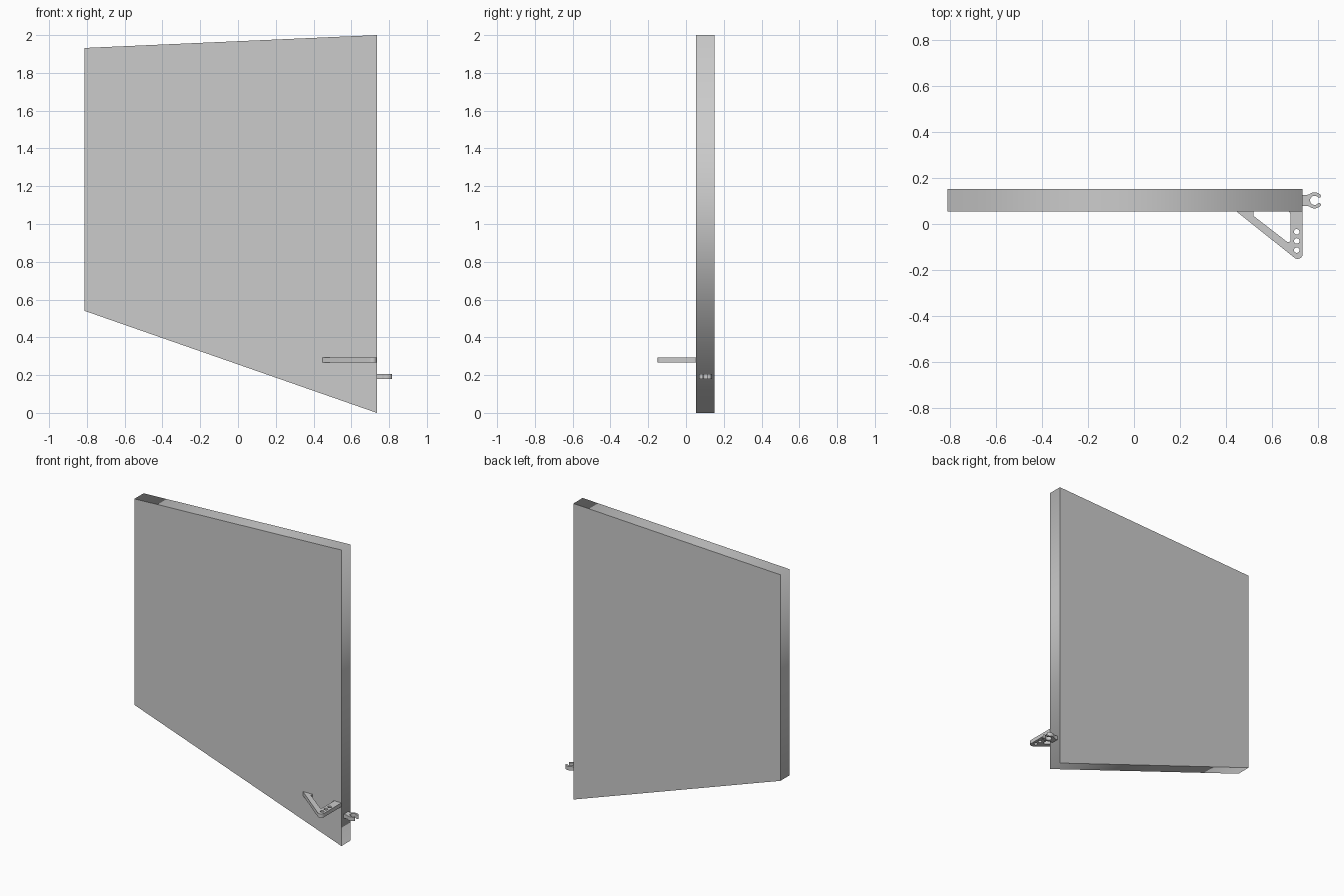
import bpy
from math import sin, cos, pi, radians
from mathutils import Matrix

if "Cube" in bpy.data.objects:
    bpy.data.objects.remove(bpy.data.objects["Cube"])


def arc(cx, cy, r, a0, a1, n):
    """Points along an arc, angles in degrees."""
    angles = [radians(a0 + (a1 - a0) * i / n) for i in range(n + 1)]
    return [(cx + r * cos(a), cy + r * sin(a)) for a in angles]


def circle(cx, cy, r, n=24):
    return arc(cx, cy, r, 0, 360, n)[:-1]


def plate(name, loops, thickness, matrix, smooth=True):
    """Extruded flat profile; loops after the first are holes."""
    curve = bpy.data.curves.new(name, 'CURVE')
    curve.dimensions = '2D'
    curve.fill_mode = 'BOTH'
    curve.extrude = thickness / 2
    for pts in loops:
        s = curve.splines.new('POLY')
        s.points.add(len(pts) - 1)
        for p, (x, y) in zip(s.points, pts):
            p.co = (x, y, 0, 1)
        s.use_cyclic_u = True
    obj = bpy.data.objects.new(name, curve)
    bpy.context.collection.objects.link(obj)
    obj.matrix_world = matrix
    bpy.ops.object.select_all(action='DESELECT')
    obj.select_set(True)
    bpy.context.view_layer.objects.active = obj
    bpy.ops.object.convert(target='MESH')
    # weld rims so walls and caps form one closed solid
    bpy.ops.object.mode_set(mode='EDIT')
    bpy.ops.mesh.select_all(action='SELECT')
    bpy.ops.mesh.remove_doubles(threshold=0.0001)
    bpy.ops.mesh.normals_make_consistent(inside=False)
    bpy.ops.object.mode_set(mode='OBJECT')
    if smooth:
        bpy.ops.object.shade_smooth_by_angle(angle=radians(30))
    return bpy.context.object


FRONT, BACK, EDGE = 0.054, 0.152, 0.735

# Slanted panel, profile in the xz plane
plate("panel",
      [[(-0.812, 0.54), (EDGE, 0.0), (EDGE, 2.0), (-0.812, 1.932)]],
      BACK - FRONT,
      Matrix.Translation((0, (FRONT + BACK) / 2, 0)) @ Matrix.Rotation(pi / 2, 4, 'X'),
      smooth=False)

# Triangular bracket on the front face: diagonal strut, upright arm, three holes
outline = [(0.447, FRONT)]
outline += arc(0.713, -0.130, 0.022, 233, 360, 10)
outline += [(EDGE, FRONT), (0.676, FRONT), (0.682, 0.044)]
outline += arc(0.672, -0.069, 0.010, 0, -127, 6)
outline += [(0.520, 0.036), (0.520, FRONT)]
holes = [circle(0.709, y, 0.012) for y in (-0.034, -0.074, -0.114)]
plate("bracket", [outline] + holes, 0.026, Matrix.Translation((0, 0, 0.279)))

# C-shaped clip on the side edge: stem, ring and rounded jaw tips
cx, cy, R, r, gap = 0.787, 0.103, 0.035, 0.020, 44
mid, tip = (R + r) / 2, (R - r) / 2
ga = radians(gap)
tx, ty = mid * cos(ga), mid * sin(ga)
clip = [(EDGE, cy - 0.024), (0.755, cy - 0.024)]
clip += arc(cx, cy, R, 229, 360 - gap, 14)
clip += arc(cx + tx, cy - ty, tip, -gap, 180 - gap, 8)[1:-1]
clip += arc(cx, cy, r, 360 - gap, gap, 24)
clip += arc(cx + tx, cy + ty, tip, 180 + gap, 360 + gap, 8)[1:-1]
clip += arc(cx, cy, R, gap, 131, 14)
clip += [(0.755, cy + 0.024), (EDGE, cy + 0.024)]
plate("clip", [clip], 0.026, Matrix.Translation((0, 0, 0.193)))
